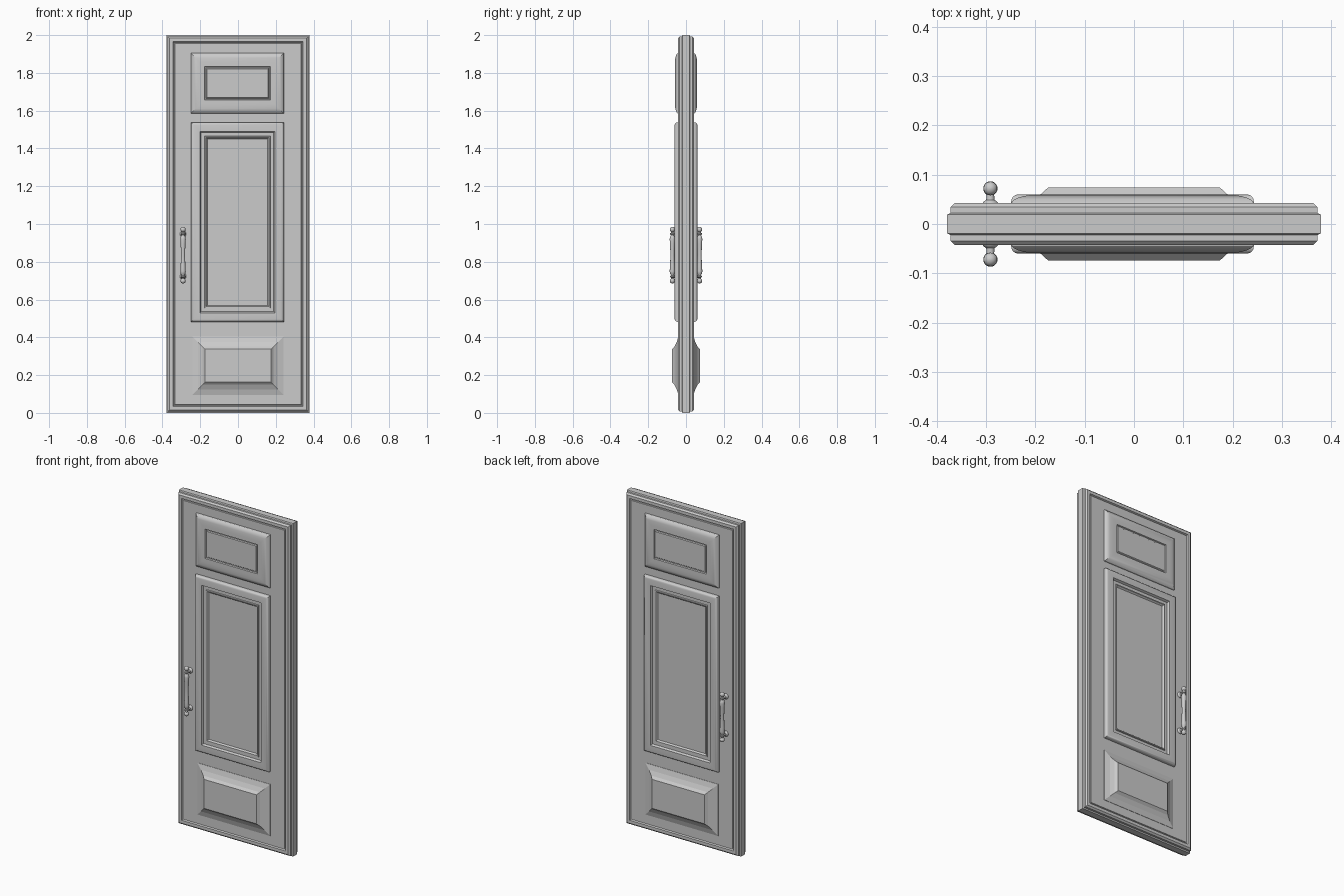
import bpy, bmesh, math
from mathutils import Vector, Matrix

if "Cube" in bpy.data.objects:
    bpy.data.objects.remove(bpy.data.objects["Cube"])


def finish(name, bm, smooth=None):
    bmesh.ops.recalc_face_normals(bm, faces=bm.faces)
    me = bpy.data.meshes.new(name)
    bm.to_mesh(me)
    bm.free()
    ob = bpy.data.objects.new(name, me)
    bpy.context.collection.objects.link(ob)
    if smooth:
        bpy.ops.object.select_all(action='DESELECT')
        ob.select_set(True)
        bpy.context.view_layer.objects.active = ob
        bpy.ops.object.shade_smooth_by_angle(angle=math.radians(smooth))
    return ob


def moulded(name, cx, cz, hw, hh, profile, smooth=None):
    """Mitred rectangular moulding, identical on both faces; profile = (inset, depth)."""
    full = [(i, d) for i, d in reversed(profile)] + [(i, -d) for i, d in profile]
    bm = bmesh.new()
    rings = []
    for inset, y in full:
        w, h = hw - inset, hh - inset
        rings.append([bm.verts.new((cx + sx * w, y, cz + sz * h))
                      for sx, sz in ((-1, -1), (1, -1), (1, 1), (-1, 1))])
    for a, b in zip(rings, rings[1:]):
        for k in range(4):
            bm.faces.new((a[k], a[(k + 1) % 4], b[(k + 1) % 4], b[k]))
    bm.faces.new(rings[0])
    bm.faces.new(rings[-1])
    return finish(name, bm, smooth)


def lathe(bm, profile, matrix, n=20):
    """Turned part; profile = (radius, height) along local z."""
    rings = [[bm.verts.new(matrix @ Vector((r * math.cos(math.tau * k / n),
                                            r * math.sin(math.tau * k / n), z)))
              for k in range(n)] for r, z in profile]
    for a, b in zip(rings, rings[1:]):
        for k in range(n):
            bm.faces.new((a[k], a[(k + 1) % n], b[(k + 1) % n], b[k]))
    bm.faces.new(rings[0])
    bm.faces.new(rings[-1])


def arc(width, y0, y1, steps=6):
    """Convex quarter-round running inward from (0, y0) to (width, y1)."""
    return [(width * (1 - math.cos(t)), y0 + (y1 - y0) * math.sin(t))
            for t in (math.pi / 2 * k / steps for k in range(steps + 1))]


# Door slab with stepped edge and a groove around the field
moulded("door_slab", 0, 1.0, 0.379, 1.0, [
    (0, 0.019), (0.007, 0.022), (0.007, 0.034), (0.016, 0.043),
    (0.034, 0.043), (0.038, 0.034), (0.043, 0.034), (0.045, 0.038)])

# Upper panel: broad rounded border, grooved centre
moulded("upper_panel", -0.003, 1.745, 0.246, 0.16,
        [(0, 0.03)] + arc(0.05, 0.04, 0.059) +
        [(0.072, 0.059), (0.075, 0.052), (0.08, 0.052), (0.084, 0.057)], 20)

# Middle panel: raised frame, two steps down to the centre
moulded("middle_panel", -0.003, 1.01, 0.246, 0.528,
        [(0, 0.03)] + arc(0.014, 0.045, 0.060, 4) +
        [(0.048, 0.060), (0.054, 0.047), (0.072, 0.047), (0.074, 0.053),
         (0.080, 0.053), (0.087, 0.044)], 25)

# Lower panel: coved slope up to a flat plateau
moulded("lower_panel", 0, 0.25, 0.242, 0.155,
        [(0, 0.03), (0, 0.040), (0.03, 0.049), (0.054, 0.061), (0.068, 0.074)])

# Pull handles on both faces
HX, HY, HZ = -0.291, 0.072, 0.835
half = [(0.0105, 0), (0.0115, 0.03), (0.013, 0.06), (0.0145, 0.085), (0.013, 0.098),
        (0.008, 0.104), (0.008, 0.107), (0.012, 0.110), (0.012, 0.116),
        (0.007, 0.120), (0.007, 0.125)]
half += [(max(0.014 * math.sin(t), 0.0005), 0.136 - 0.014 * math.cos(t))
         for t in (math.pi * (0.17 + 0.83 * k / 8) for k in range(9))]
bar = [(r, -z) for r, z in reversed(half[1:])] + half
mount = [(0.017, 0.034), (0.017, 0.041), (0.014, 0.045), (0.0085, 0.049),
         (0.0075, 0.060), (0.0085, 0.072)]

for side, sign in (("front", -1), ("back", 1)):
    bm = bmesh.new()
    lathe(bm, bar, Matrix.Translation((HX, sign * HY, HZ)))
    finish(side + "_handle_bar", bm, 40)
    bm = bmesh.new()
    for dz in (-0.112, 0.112):
        lathe(bm, mount, Matrix.Translation((HX, 0, HZ + dz)) @
              Matrix.Rotation(-sign * math.pi / 2, 4, 'X'))
    finish(side + "_handle_mounts", bm, 40)
